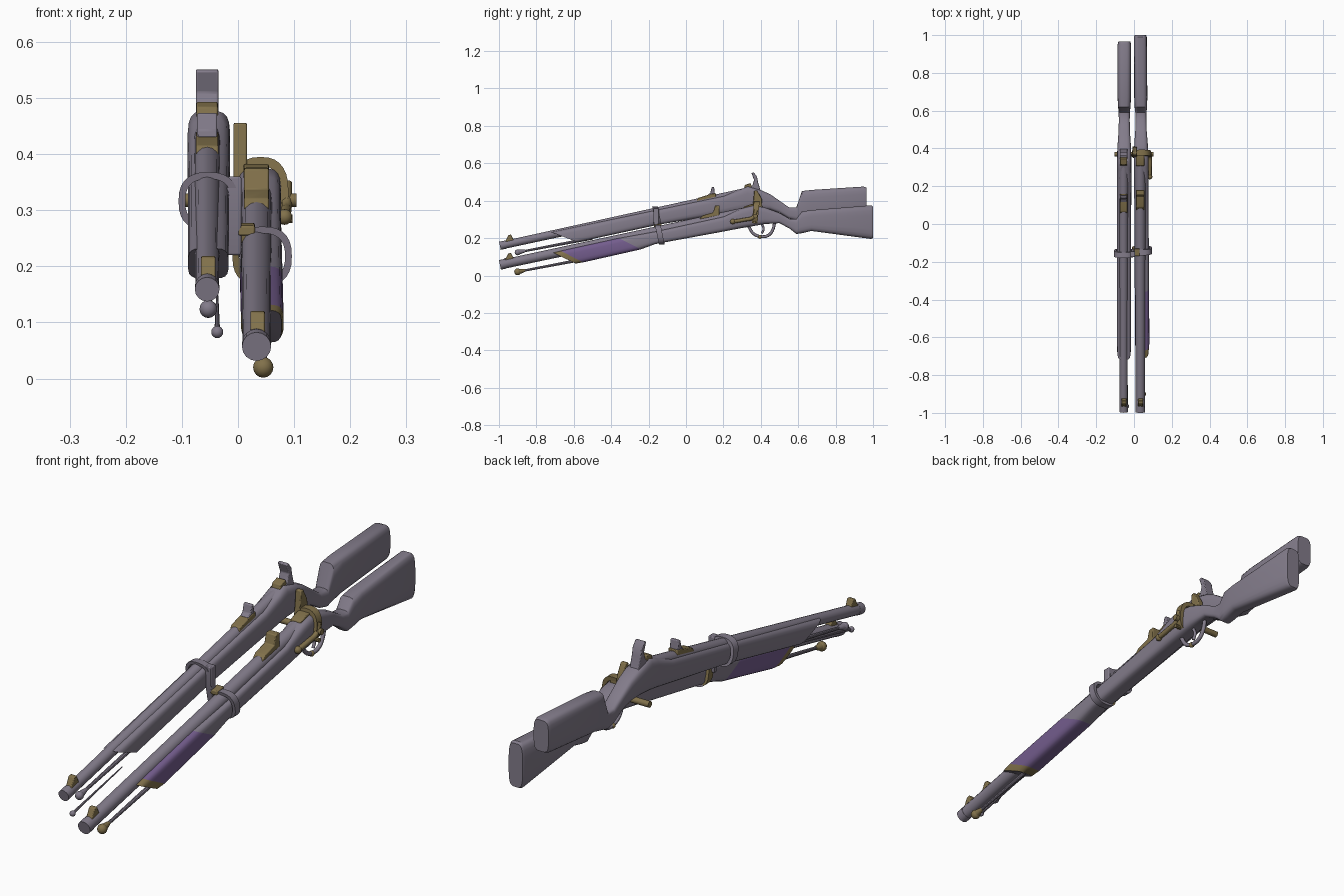
import bpy, bmesh, math
from mathutils import Vector

if "Cube" in bpy.data.objects:
    bpy.data.objects.remove(bpy.data.objects["Cube"], do_unlink=True)


def material(name, rgb):
    m = bpy.data.materials.new(name)
    m.use_nodes = True
    m.diffuse_color = (*rgb, 1)
    m.node_tree.nodes["Principled BSDF"].inputs["Base Color"].default_value = (*rgb, 1)
    return m


GREY = material("violet grey", (0.225, 0.2, 0.255))
BRASS = material("dull brass", (0.22, 0.165, 0.07))
PURPLE = material("purple cloth", (0.175, 0.11, 0.27))


def finish(name, bm, *mats, angle=35):
    bmesh.ops.recalc_face_normals(bm, faces=bm.faces)
    mesh = bpy.data.meshes.new(name)
    bm.to_mesh(mesh)
    bm.free()
    for m in mats:
        mesh.materials.append(m)
    ob = bpy.data.objects.new(name, mesh)
    bpy.context.collection.objects.link(ob)
    bpy.ops.object.select_all(action='DESELECT')
    ob.select_set(True)
    bpy.context.view_layer.objects.active = ob
    bpy.ops.object.shade_smooth_by_angle(angle=math.radians(angle))
    return ob


def loft(name, rings, mats, rule=None, closed=False):
    """Skin a list of point rings; rule picks a material from the segment and face centre."""
    bm = bmesh.new()
    loops = [[bm.verts.new(p) for p in ring] for ring in rings]
    pairs = list(zip(loops, loops[1:] + loops[:1]))
    for i, (a, b) in enumerate(pairs if closed else pairs[:-1]):
        for j in range(len(a)):
            k = (j + 1) % len(a)
            f = bm.faces.new((a[j], a[k], b[k], b[j]))
            if rule:
                f.material_index = rule(i, f.calc_center_median())
    if not closed:
        bm.faces.new(loops[0])
        bm.faces.new(loops[-1])
    return finish(name, bm, *mats)


def rounded(v, power):
    return math.copysign(abs(v) ** power, v)


def stock(name, stations, x_front, x_back, mats, rule=None):
    """Rounded-box sections: y, top, bottom, half width, slant of the section."""
    rings, n = [], 20
    for y, top, bot, hw, slant in stations:
        mid, h = (top + bot) / 2, (top - bot) / 2
        xc = x_front + (x_back - x_front) * (y + 0.7) / 1.7
        ring = []
        for i in range(n):
            a = math.tau * (i + 0.5) / n
            c, s = rounded(math.cos(a), 0.5), rounded(math.sin(a), 0.5)
            ring.append((xc + hw * c, y - slant * s, mid + h * s))
        rings.append(ring)
    return loft(name, rings, mats, rule)


def rod(name, a, b, r1, r2, mat, sides=16):
    a, b = Vector(a), Vector(b)
    q = (b - a).to_track_quat('Z', 'Y')
    rings = [[p + q @ Vector((r * math.cos(t), r * math.sin(t), 0))
              for t in (math.tau * i / sides for i in range(sides))]
             for p, r in ((a, r1), (b, r2))]
    return loft(name, rings, [mat])


def ball(name, at, r, mat):
    bm = bmesh.new()
    bmesh.ops.create_uvsphere(bm, u_segments=14, v_segments=8, radius=r)
    bmesh.ops.translate(bm, verts=bm.verts, vec=at)
    return finish(name, bm, mat, angle=60)


def plate(name, x0, x1, profile, mat, bevel=0.003):
    """Side profile in (y, z) drawn out across x."""
    ob = loft(name, [[(x, y, z) for y, z in profile] for x in (x0, x1)], [mat])
    mod = ob.modifiers.new("bevel", 'BEVEL')
    mod.width, mod.segments = bevel, 2
    return ob


def hoop(name, at, rx, rz, width, thick, mats, rule=None, lean=0.21):
    """Oval strap around a gun, leaning square to the barrel."""
    rings = []
    for i in range(28):
        c, s = math.cos(math.tau * i / 28), math.sin(math.tau * i / 28)
        ring = []
        for dy, dr in ((-1, 0), (1, 0), (1, -thick), (-1, -thick)):
            z = (rz + dr) * rounded(s, 0.8)
            ring.append((at[0] + (rx + dr) * rounded(c, 0.8),
                         at[1] + dy * width / 2 - lean * z, at[2] + z))
        rings.append(ring)
    return loft(name, rings, mats, rule, closed=True)


def bar(name, points, r, mat):
    cu = bpy.data.curves.new(name, 'CURVE')
    cu.dimensions, cu.bevel_depth, cu.bevel_resolution = '3D', r, 2
    cu.use_fill_caps = True
    sp = cu.splines.new('BEZIER')
    sp.bezier_points.add(len(points) - 1)
    for bp, p in zip(sp.bezier_points, points):
        bp.co = p
        bp.handle_left_type = bp.handle_right_type = 'AUTO'
    sp.resolution_u = 5
    cu.materials.append(mat)
    ob = bpy.data.objects.new(name, cu)
    bpy.context.collection.objects.link(ob)


# Lower gun stock, with cloth wrap and brass trim on the fore end
stock("lower_stock", [
    (-0.65, .122, .064, .034, .06), (-0.61, .132, .07, .038, .06),
    (-0.3, .2, .14, .038, .06), (-0.165, .235, .168, .038, 0),
    (0.2, .315, .235, .038, 0), (0.3, .36, .254, .039, 0),
    (0.36, .375, .264, .039, 0), (0.42, .365, .275, .036, 0),
    (0.5, .335, .28, .03, 0), (0.555, .303, .25, .029, 0),
    (0.59, .303, .222, .03, 0), (0.62, .343, .226, .033, 0),
    (0.67, .35, .238, .035, 0), (0.99, .376, .195, .034, 0),
    (1.0, .37, .2, .03, 0)], .044, .034, [GREY, BRASS, PURPLE],
    lambda i, c: {0: 1, 1: 2}.get(i, 0))

# Upper gun stock
stock("upper_stock", [
    (-0.65, .232, .178, .036, .07), (-0.165, .345, .272, .037, .02),
    (0.2, .425, .33, .038, 0), (0.29, .46, .345, .038, 0),
    (0.33, .477, .35, .038, 0), (0.4, .457, .355, .037, 0),
    (0.45, .435, .352, .033, 0), (0.5, .4, .335, .03, 0),
    (0.55, .365, .305, .029, 0), (0.59, .365, .295, .03, 0),
    (0.62, .452, .302, .033, 0), (0.67, .458, .315, .036, 0),
    (0.95, .476, .342, .036, 0), (0.965, .47, .348, .032, 0)],
    -.053, -.051, [GREY])

# Barrels with muzzle rims, ramrods and their knobs
for side, x, z, r, slope, rx, rz, kr, kmat in (
        ("lower", .033, .058, .025, .213, .045, .02, .0185, BRASS),
        ("upper", -.055, .16, .021, .217, -.053, .124, .016, GREY)):
    rod(side + "_barrel", (x, -0.99, z), (x, 0.34, z + 1.33 * slope), r, r + .003, GREY)
    rod(side + "_muzzle_rim", (x, -0.995, z - .001), (x, -0.965, z + .005), r + .001, r + .001, GREY)
    rod(side + "_ramrod", (rx, -0.9, rz), (rx, -0.5, rz + .4 * .19), .006, .009, GREY, 10)
    ball(side + "_ramrod_knob", (rx, -0.9, rz), kr, kmat)
    rod(side + "_ramrod_ferrule", (rx, -0.9, rz), (rx, -0.86, rz + .008), kr * .9, .007, kmat, 12)
    # Front sight
    fz = z + r
    plate(side + "_front_sight", x - .011, x + .015,
          [(-.97, fz - .005), (-.95, fz + .035), (-.935, fz + .038), (-.92, fz + .005)], BRASS)

# Loose cleaning rod between the guns
rod("cleaning_rod", (-.037, -0.96, .085), (-.037, -0.66, .148), .005, .002, GREY, 8)
ball("cleaning_rod_knob", (-.037, -0.965, .083), .011, GREY)

# Rear sights
plate("lower_rear_sight", .011, .055,
      [(.07, .3), (.09, .322), (.145, .337), (.155, .374), (.18, .376), (.178, .32)], BRASS)
plate("upper_rear_sight", -.075, -.035,
      [(.05, .39), (.065, .415), (.14, .438), (.16, .44), (.16, .41)], BRASS)
plate("upper_sight_leaf", -.073, -.037,
      [(.115, .43), (.13, .442), (.138, .473), (.15, .473), (.155, .43)], GREY)

# Barrel bands tied together
hoop("upper_band", (-.053, -0.155, .316), .053, .052, .03, .012, [GREY])
hoop("lower_band", (.043, -0.14, .218), .053, .053, .03, .012, [GREY, BRASS],
     lambda i, c: int(c.x < .008))
plate("band_link", -.02, .006, [(-.175, .29), (-.175, .36), (-.145, .36), (-.145, .22), (-.16, .22)], GREY)
plate("band_clasp", .0, .03, [(-.17, .255), (-.17, .272), (-.13, .278), (-.13, .258)], BRASS)

# Lock collar, cross axle and side lever
hoop("lock_collar", (.04, .372, .332), .05, .063, .03, .016, [BRASS], lean=-.1)
rod("cross_axle", (-.104, .37, .318), (.104, .37, .318), .012, .012, BRASS)
rod("side_pin", (.06, .365, .285), (.097, .365, .285), .008, .008, BRASS, 10)
bar("side_lever", [(.084, .25, .288), (.085, .31, .298), (.086, .36, .312), (.086, .375, .35)], .01, BRASS)
ball("lever_end", (.083, .25, .288), .014, BRASS)

# Hammers
plate("upper_hammer", -.075, -.035,
      [(.325, .455), (.355, .482), (.364, .51), (.35, .548), (.362, .552),
       (.38, .528), (.385, .5), (.4, .45)], GREY)
plate("upper_hammer_base", -.074, -.036, [(.305, .45), (.315, .484), (.345, .494), (.36, .46)], BRASS)
plate("lower_hammer", -.008, .016, [(.35, .33), (.36, .4), (.365, .455), (.38, .456), (.405, .41), (.41, .34)], BRASS)
plate("lower_breech_cap", .01, .055, [(.3, .335), (.31, .368), (.35, .382), (.39, .38), (.39, .34)], BRASS)

# Trigger guard and trigger
bar("trigger_guard", [(.04, .335, .262), (.04, .36, .225), (.04, .4, .208),
                      (.04, .44, .215), (.04, .462, .24), (.04, .475, .29)], .008, GREY)
bar("trigger", [(.04, .405, .275), (.04, .415, .25), (.04, .405, .225)], .006, GREY)
ball("guard_stud", (.04, .395, .207), .011, BRASS)
